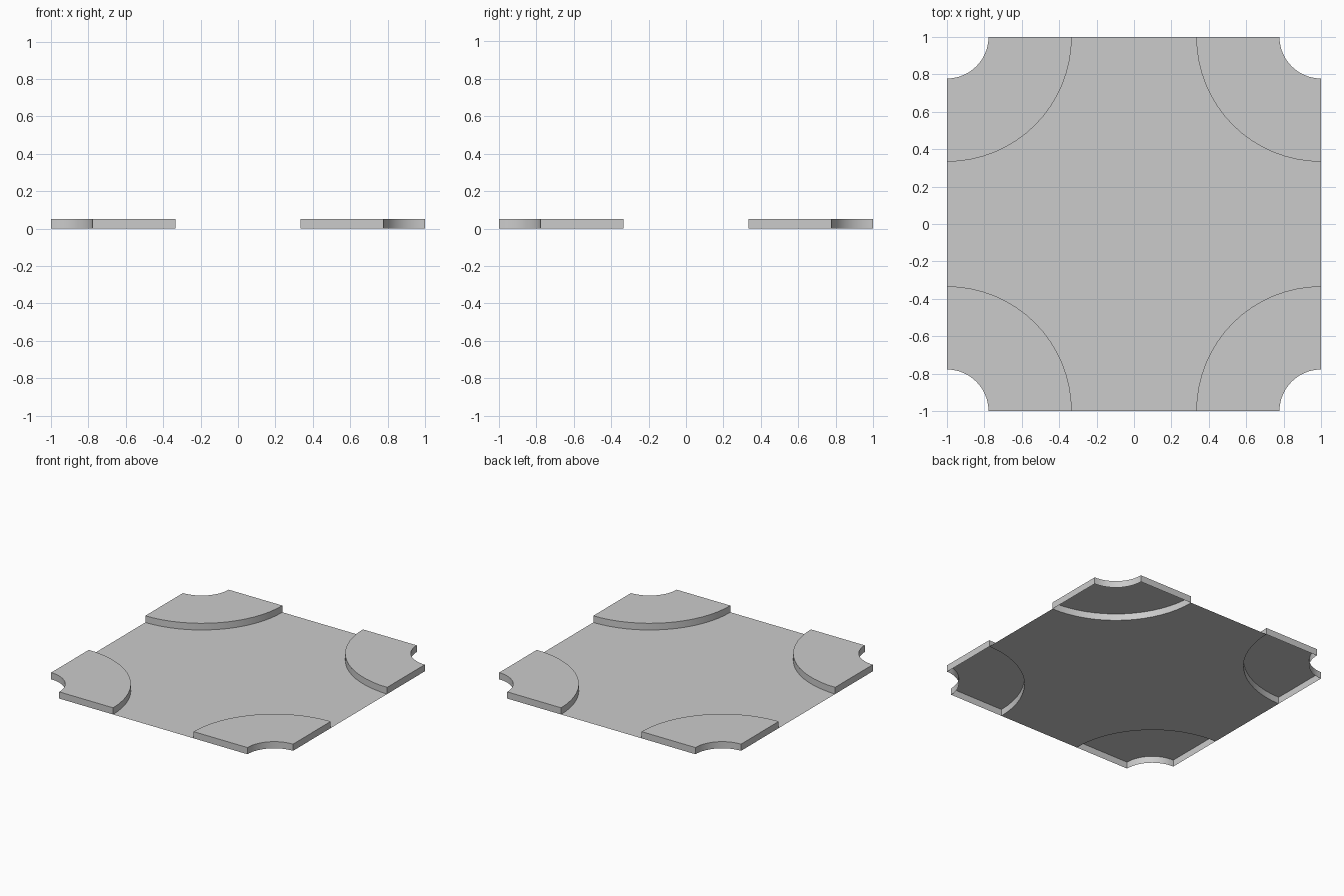
import bpy, bmesh
from math import pi, cos, sin

if "Cube" in bpy.data.objects:
    bpy.data.objects.remove(bpy.data.objects["Cube"])

R_CUT, R_CURB, H, SEG = 0.222, 0.667, 0.05, 16


def arc_point(corner, r, i, z):
    """Point i of the quarter arc round one tile corner (counter-clockwise)."""
    a = pi / 4 + corner * pi / 2
    cx, cy = cos(a) * 2 ** 0.5, sin(a) * 2 ** 0.5
    t = pi + corner * pi / 2 + i / SEG * pi / 2
    return (cx + r * cos(t), cy + r * sin(t), z)


def make_object(name, bm):
    mesh = bpy.data.meshes.new(name)
    bm.to_mesh(mesh)
    bm.free()
    obj = bpy.data.objects.new(name, mesh)
    bpy.context.collection.objects.link(obj)
    bpy.ops.object.select_all(action='DESELECT')
    obj.select_set(True)
    bpy.context.view_layer.objects.active = obj
    bpy.ops.object.shade_smooth_by_angle(angle=pi / 6)


# Road surface: thin sheet bounded by the four curb arcs
bm = bmesh.new()
outline = [bm.verts.new(arc_point(c, R_CURB, i, 0))
           for c in range(4) for i in reversed(range(SEG + 1))]
road = bm.faces.new(outline)
road.normal_update()
if road.normal.z < 0:
    road.normal_flip()
bmesh.ops.triangulate(bm, faces=[road])
make_object("road_surface", bm)

# Raised pavements: quarter rings, open underneath
profile = [(R_CUT, 0), (R_CUT, H), (R_CURB, H), (R_CURB, 0)]
for c in range(4):
    bm = bmesh.new()
    rows = [[bm.verts.new(arc_point(c, r, i, z)) for r, z in profile]
            for i in range(SEG + 1)]
    for a, b in zip(rows, rows[1:]):
        for k in range(3):
            bm.faces.new((a[k], a[k + 1], b[k + 1], b[k]))
    # Straight outer walls
    bm.faces.new(rows[0][::-1])
    bm.faces.new(rows[-1])
    make_object(f"corner_pavement_{c + 1}", bm)
